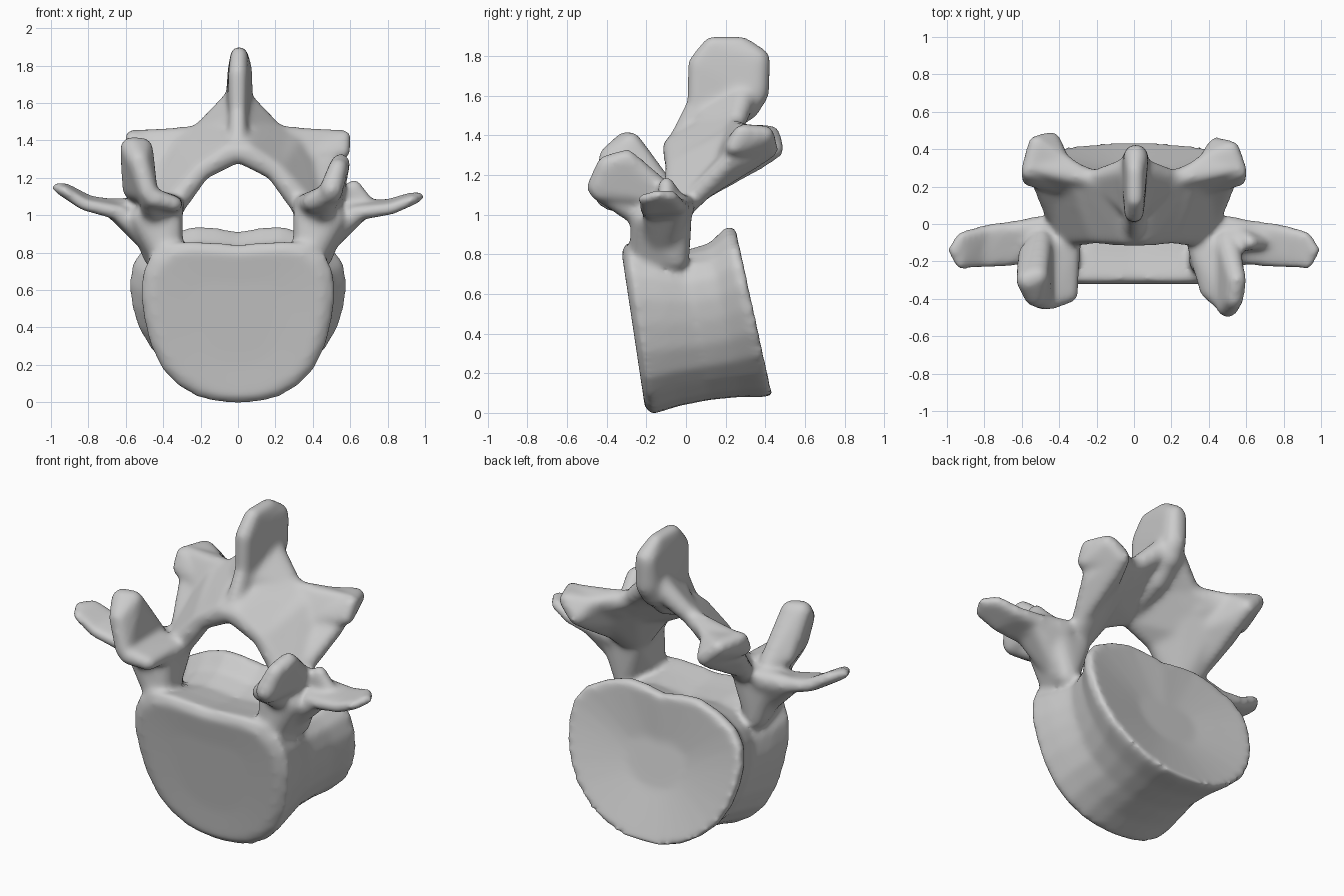
import bpy, bmesh
from mathutils import Vector

bm = bmesh.new()

# unit directions used to round every control point
tmp = bmesh.new()
bmesh.ops.create_icosphere(tmp, subdivisions=2, radius=1)
DIRS = [v.co.copy() for v in tmp.verts]
tmp.free()


def hull(points, side=1):
    """Rounded solid: convex hull of balls (x, y, z, radius)."""
    vs = [bm.verts.new(Vector((x * side, y, z)) + d * (r + 0.008))
          for x, y, z, r in points for d in DIRS]
    bmesh.ops.convex_hull(bm, input=vs)
    loose = [v for v in vs if v.is_valid and not v.link_faces]
    bmesh.ops.delete(bm, geom=loose, context='VERTS')


def both(points):
    hull(points, 1)
    hull(points, -1)


# vertebral body: waisted loft, squarer at the front plate, rounder at the dished rear plate
front = [(0, 0), (.22, .008), (.42, .04), (.62, .11), (.78, .21), (.9, .36), (.97, .53),
         (1, .68), (.98, .82), (.90, .92), (.74, .99), (.5, 1.01), (.25, 1), (0, .99)]
rear = [(0, 0), (.22, .01), (.42, .05), (.62, .13), (.8, .24), (.92, .38), (.98, .52),
        (1, .65), (.97, .78), (.86, .88), (.64, .96), (.4, 1.01), (.2, 1), (0, .975)]
# y at mid height, half width, bottom, top, slant, front-to-rear blend
rings = [(-.265, .25, .20, .64, -.15, 0), (-.272, .46, .03, .80, -.15, 0),
         (-.24, .52, -.008, .855, -.15, 0), (-.10, .505, .035, .83, -.16, .2),
         (.05, .475, .065, .81, -.18, .4), (.20, .515, .08, .85, -.20, .7),
         (.315, .582, .08, .935, -.22, 1), (.36, .575, .085, .925, -.22, 1),
         (.34, .44, .19, .82, -.22, 1), (.305, .2, .37, .64, -.22, 1)]
loops = []
for yc, w, lo, hi, sl, k in rings:
    half = [(a[0] * (1 - k) + b[0] * k, a[1] * (1 - k) + b[1] * k) for a, b in zip(front, rear)]
    loop = []
    for x, t in half + [(-x, t) for x, t in half[-2:0:-1]]:
        z = lo + (hi - lo) * t
        loop.append(bm.verts.new((x * w, yc + sl * (z - .45), z)))
    loops.append(loop)
n = len(loops[0])
for a, b in zip(loops, loops[1:]):
    for i in range(n):
        j = (i + 1) % n
        bm.faces.new((a[i], a[j], b[j], b[i]))
bm.faces.new(loops[0])
bm.faces.new(loops[-1][::-1])

# pedicles
both([(.38, -.2, .78, .08), (.44, -.05, .78, .06), (.36, -.2, 1.0, .06),
      (.50, -.2, .98, .07), (.37, -.04, 1.0, .06), (.51, -.05, 1.0, .07)])

# transverse processes: root and flat blade, left tip a little higher
both([(.42, -.12, .84, .08), (.52, -.12, .94, .07), (.50, -.02, 1.04, .06),
      (.64, -.18, 1.01, .035), (.68, -.04, 1.04, .04)])
for side, up in ((1, 0), (-1, .05)):
    hull([(.62, -.18, 1.01, .035), (.66, -.03, 1.04, .04), (.82, -.205, 1.035 + up * .4, .025),
          (.80, -.04, 1.05 + up * .4, .03)], side)
    hull([(.82, -.205, 1.035 + up * .4, .025), (.80, -.04, 1.05 + up * .4, .03),
          (.93, -.215, 1.08 + up, .02), (.97, -.14, 1.10 + up, .02), (.92, -.07, 1.09 + up, .025)], side)
hull([(.53, -.06, 1.03, .07), (.62, -.1, 1.15, .035), (.68, -.1, 1.08, .03)])

# front articular processes: support, cup floor, outer wall
both([(.44, -.18, .98, .07), (.47, -.38, 1.09, .05), (.39, -.3, 1.06, .04)])
hull([(.34, -.12, 1.05, .05), (.40, -.35, 1.07, .045), (.50, -.43, 1.12, .05), (.50, -.12, 1.09, .05)])
hull([(.50, -.44, 1.14, .055), (.535, -.40, 1.25, .045), (.55, -.30, 1.28, .045), (.50, -.1, 1.09, .06)])
hull([(.34, -.12, 1.05, .05), (.34, -.38, 1.06, .035), (.45, -.41, 1.09, .045), (.50, -.12, 1.09, .05)], -1)
hull([(.48, -.41, 1.12, .045), (.53, -.38, 1.29, .055), (.57, -.30, 1.36, .055),
      (.51, -.28, 1.36, .05), (.57, -.16, 1.14, .045), (.50, -.1, 1.1, .06)], -1)

# laminae: plates sloping up and back from the curved canal arch
both([(.37, -.05, 1.03, .065), (.42, .05, 1.09, .045), (.20, -.05, 1.24, .05),
      (.37, .2, 1.26, .05), (.22, .2, 1.40, .045), (.32, .27, 1.40, .045)])
both([(.20, -.05, 1.24, .05), (0, -.06, 1.34, .05), (.05, -.06, 1.34, .05),
      (.1, .2, 1.48, .05), (.3, .27, 1.40, .045), (.34, .15, 1.26, .05)])

# rear articular processes: lower blade, upper lobe, web to the lamina
for side, dy in ((1, 0), (-1, .03)):
    hull([(.43, .06, 1.11, .045), (.36, .2, 1.27, .05), (.50, .22, 1.27, .04), (.40, .35, 1.38, .04),
          (.44, .42 + dy, 1.33, .04), (.43, .34 + dy, 1.27, .035)], side)
    hull([(.36, .2, 1.30, .04), (.40, .35, 1.395, .04), (.52, .40 + dy, 1.405, .04),
          (.57, .28, 1.42, .03), (.56, .24, 1.34, .035), (.44, .42 + dy, 1.33, .04)], side)
    hull([(.24, .24, 1.435, .035), (.40, .35, 1.40, .035), (.55, .30, 1.42, .03),
          (.38, .2, 1.28, .05), (.28, .22, 1.36, .05)], side)

# spinous process: ridge, blade, side flares
hull([(0, -.06, 1.33, .045), (0, .045, 1.55, .04), (0, .2, 1.45, .06), (0, .3, 1.55, .06)])
hull([(0, .05, 1.55, .04), (0, .06, 1.76, .045), (.005, .13, 1.855, .04), (.005, .28, 1.855, .04),
      (.01, .36, 1.78, .06), (.01, .35, 1.62, .065), (0, .3, 1.54, .065)])
both([(.02, .29, 1.6, .065), (.09, .2, 1.48, .05), (0, .06, 1.5, .04), (.18, .25, 1.46, .045)])

# fuse all parts into one smooth bone
bmesh.ops.recalc_face_normals(bm, faces=bm.faces[:])
mesh = bpy.data.meshes.new("vertebra")
bm.to_mesh(mesh)
bm.free()
bone = bpy.data.objects.new("vertebra", mesh)
bpy.context.collection.objects.link(bone)
fuse = bone.modifiers.new("fuse", 'REMESH')
fuse.mode = 'VOXEL'
fuse.voxel_size = 0.016
fuse.use_smooth_shade = True
soft = bone.modifiers.new("soften", 'SMOOTH')
soft.factor = 0.5
soft.iterations = 14
